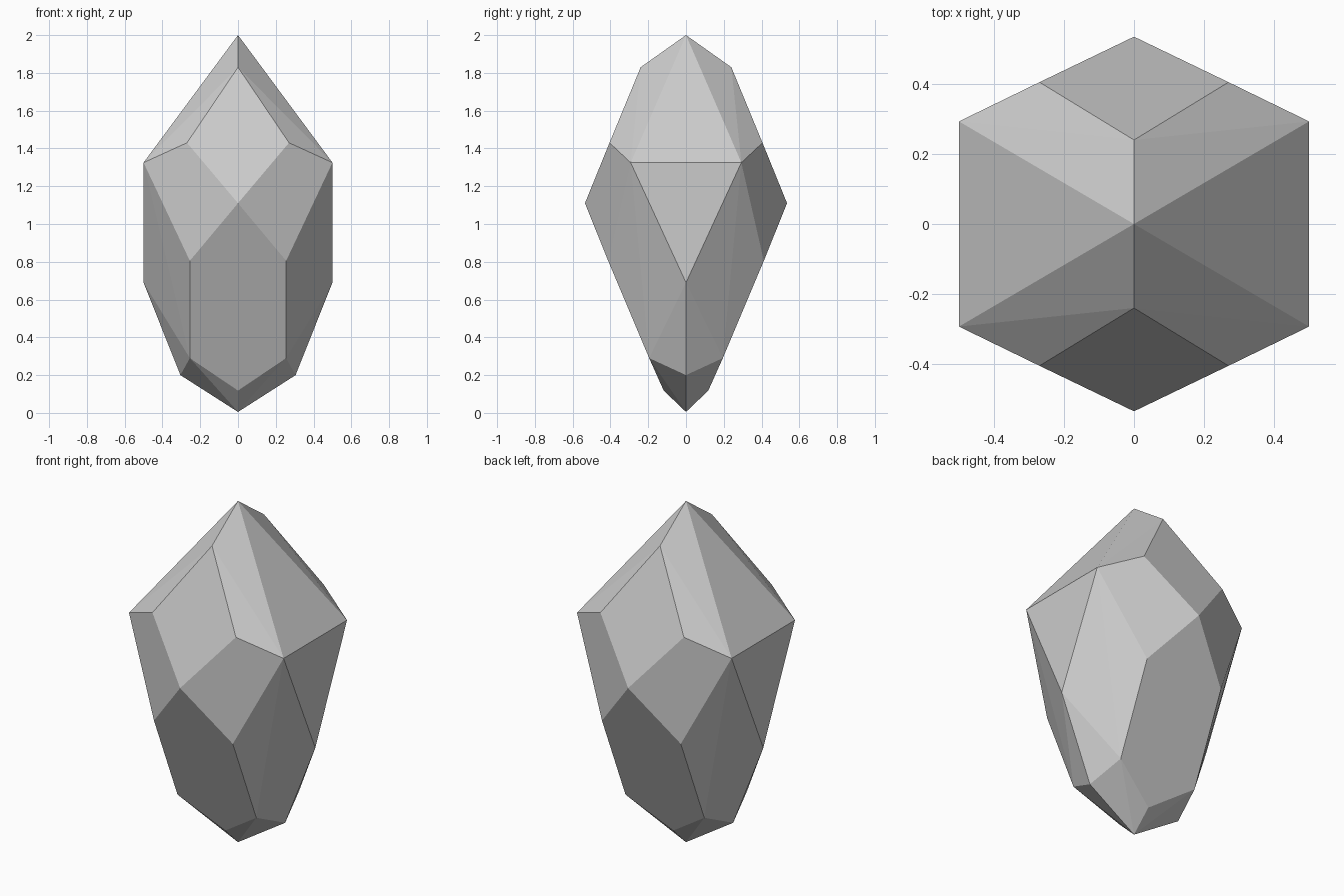
import bpy, bmesh, math

if "Cube" in bpy.data.objects:
    bpy.data.objects.remove(bpy.data.objects["Cube"])

# One quarter of the cut stone's corners; the rest is mirrored in x and y
quarter = [
    (0, 0, 2.0),                                   # tip
    (0, 0.24, 1.83), (0.27, 0.405, 1.43),          # upper diamond facet
    (0.5, 0.293, 1.325), (0, 0.535, 1.11),         # girdle
    (0.255, 0.412, 0.805), (0.5, 0, 0.69),         # belly
    (0.255, 0.195, 0.29), (0.305, 0, 0.2),         # lower facets
    (0, 0.118, 0.118), (0, 0, 0.005),              # point
]
corners = {(sx * x, sy * y, z) for x, y, z in quarter
           for sx in (1, -1) for sy in (1, -1)}

# Faceted stone: convex hull of the corners, flat facets merged
bm = bmesh.new()
for c in sorted(corners):
    bm.verts.new(c)
bmesh.ops.convex_hull(bm, input=bm.verts[:])
bmesh.ops.dissolve_limit(bm, angle_limit=math.radians(2),
                         verts=bm.verts[:], edges=bm.edges[:])
bmesh.ops.recalc_face_normals(bm, faces=bm.faces[:])

mesh = bpy.data.meshes.new("crystal")
bm.to_mesh(mesh)
bm.free()
crystal = bpy.data.objects.new("crystal", mesh)
bpy.context.collection.objects.link(crystal)
